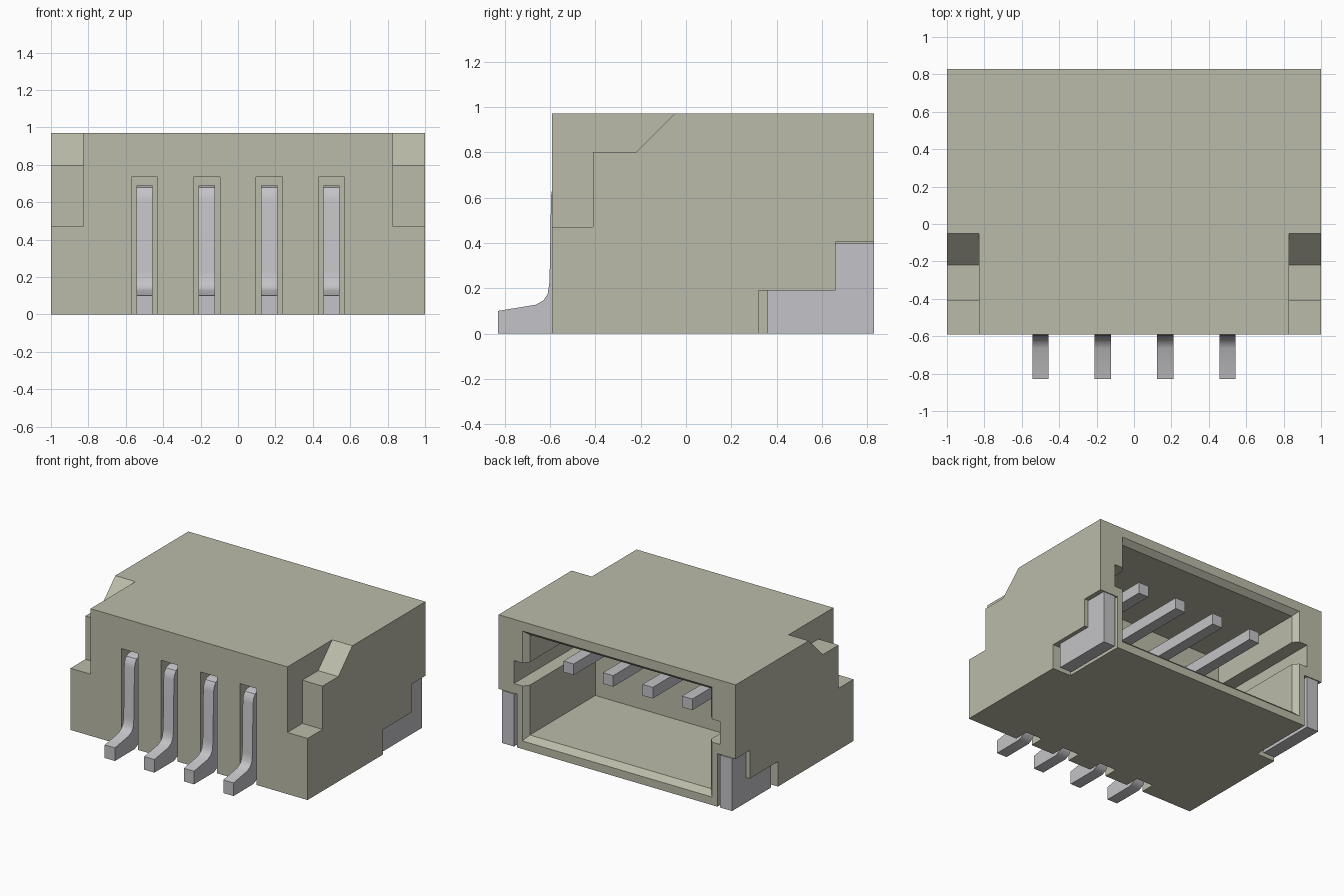
import bpy, bmesh

cube = bpy.data.objects.get("Cube")
if cube:
    bpy.data.objects.remove(cube, do_unlink=True)


def material(name, rgb):
    m = bpy.data.materials.new(name)
    m.use_nodes = True
    m.diffuse_color = (*rgb, 1)
    m.node_tree.nodes["Principled BSDF"].inputs["Base Color"].default_value = (*rgb, 1)
    return m


plastic = material("beige plastic", (0.50, 0.50, 0.40))
metal = material("tin metal", (0.55, 0.545, 0.57))


def loft(name, ring_a, ring_b, mat):
    """Solid between two matching outlines."""
    bm = bmesh.new()
    a = [bm.verts.new(p) for p in ring_a]
    b = [bm.verts.new(p) for p in ring_b]
    bm.faces.new(a)
    bm.faces.new(b)
    for i in range(len(a)):
        j = (i + 1) % len(a)
        bm.faces.new((a[i], a[j], b[j], b[i]))
    bmesh.ops.recalc_face_normals(bm, faces=bm.faces)
    me = bpy.data.meshes.new(name)
    bm.to_mesh(me)
    bm.free()
    me.materials.append(mat)
    ob = bpy.data.objects.new(name, me)
    bpy.context.collection.objects.link(ob)
    return ob


def prism(name, profile, x0, x1, mat):
    """Side profile of (y, z) points extruded along x."""
    return loft(name, [(x0, y, z) for y, z in profile],
                [(x1, y, z) for y, z in profile], mat)


def box(name, x0, x1, y0, y1, z0, z1, mat=plastic):
    return prism(name, [(y0, z0), (y1, z0), (y1, z1), (y0, z1)], x0, x1, mat)


def rect(w, y, z0, z1):
    return [(-w, y, z0), (w, y, z0), (w, y, z1), (-w, y, z1)]


PIN_X = (-0.5, -0.167, 0.167, 0.5)
housing = box("housing", -1, 1, -0.59, 0.83, 0, 0.97)

# Cutters: mating cavity, its chamfered mouth and the side guide grooves
cutters = [
    loft("cavity_cutter", rect(0.765, 0.0, 0.10, 0.865), rect(0.765, 0.9, 0.10, 0.865), plastic),
    loft("mouth_cutter", rect(0.757, 0.78, 0.108, 0.857), rect(0.808, 0.84, 0.052, 0.908), plastic),
    box("groove_cutter", -0.87, 0.87, 0.02, 0.9, 0.48, 0.655),
]

# Cutters: pin slots in the front
for x in PIN_X:
    cutters.append(box("slot_cutter", x - 0.07, x + 0.07, -0.7, -0.48, -0.1, 0.735))

# Cutters: stepped front corners and recesses for the solder tabs
corner = [(-0.7, 0.47), (-0.41, 0.47), (-0.41, 0.80), (-0.22, 0.80),
          (-0.05, 0.97), (0.0, 1.02), (-0.7, 1.02)]
recess = [(0.32, -0.1), (0.9, -0.1), (0.9, 0.405), (0.66, 0.405), (0.66, 0.19), (0.32, 0.19)]
for s in (-1, 1):
    cutters.append(prism("corner_cutter", corner, s * 0.83, s * 1.1, plastic))
    cutters.append(prism("recess_cutter", recess, s * 0.845, s * 1.1, plastic))

for c in cutters:
    c.hide_render = True
    mod = housing.modifiers.new("cut", "BOOLEAN")
    mod.operation = "DIFFERENCE"
    mod.solver = "EXACT"
    mod.object = c

# Bake the cuts and discard the cutters
bpy.context.view_layer.update()
dg = bpy.context.evaluated_depsgraph_get()
baked = bpy.data.meshes.new_from_object(housing.evaluated_get(dg))
housing.modifiers.clear()
housing.data = baked
for c in cutters:
    bpy.data.objects.remove(c, do_unlink=True)

# Bent contact pins: foot, upright and inner contact bar
pin = [(-0.83, 0), (-0.83, 0.10), (-0.665, 0.127), (-0.63, 0.145), (-0.61, 0.175),
       (-0.602, 0.23), (-0.595, 0.61), (-0.588, 0.65), (-0.57, 0.678), (-0.54, 0.69),
       (0.70, 0.69), (0.70, 0.605), (-0.49, 0.605), (-0.51, 0.585), (-0.515, 0.14),
       (-0.525, 0.06), (-0.55, 0.02), (-0.59, 0)]
for i, x in enumerate(PIN_X):
    ob = prism(f"contact_pin_{i + 1}", pin, x - 0.043, x + 0.043, metal)
    bpy.ops.object.select_all(action="DESELECT")
    ob.select_set(True)
    bpy.context.view_layer.objects.active = ob
    bpy.ops.object.shade_smooth_by_angle(angle=0.6)

# L-shaped solder tabs
tab = [(0.36, 0), (0.83, 0), (0.83, 0.40), (0.66, 0.40), (0.66, 0.19), (0.36, 0.19)]
for s, side in ((1, "left"), (-1, "right")):
    prism(f"solder_tab_{side}", tab, s * 0.87, s * 0.97, metal)
